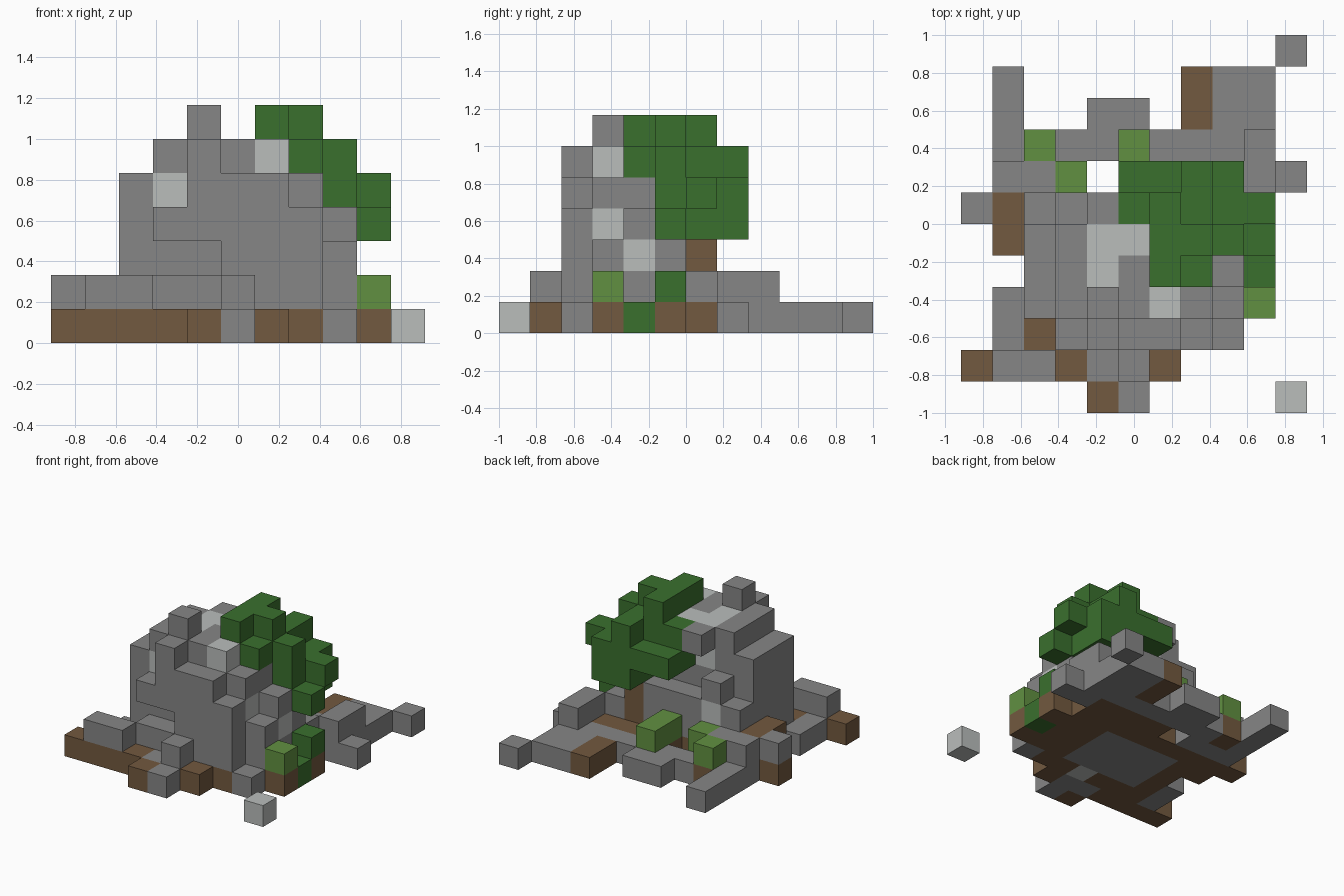
import bpy
import bmesh
from mathutils import Vector

default = bpy.data.objects.get("Cube")
if default:
    bpy.data.objects.remove(default, do_unlink=True)

CELL = 1 / 6
ORIGIN = Vector((-5.5, -6, 0))
grid = {}      # cell -> part name
parts = {}     # part name -> material


def material(name, rgb):
    mat = bpy.data.materials.new(name)
    mat.use_nodes = True
    mat.diffuse_color = (*rgb, 1)
    mat.node_tree.nodes["Principled BSDF"].inputs["Base Color"].default_value = (*rgb, 1)
    return mat


stone_grey = material("stone grey", (0.24, 0.24, 0.24))
pale_stone = material("pale stone", (0.49, 0.51, 0.5))
earth_brown = material("earth brown", (0.17, 0.1, 0.05))
leaf_green = material("leaf green", (0.042, 0.16, 0.027))
grass_green = material("grass green", (0.12, 0.28, 0.053))


def span(value):
    first, last = value if isinstance(value, tuple) else (value, value)
    return range(first, last + 1)


def part(name, mat):
    """Return a function that fills inclusive cell ranges with this part."""
    parts[name] = mat

    def fill(x, y, z=0):
        for i in span(x):
            for j in span(y):
                for k in span(z):
                    grid[i, j, k] = name
    return fill


# Ground: brown soil slab
soil = part("soil", earth_brown)
soil(x=(2, 8), y=(2, 6))
soil(x=(0, 3), y=1)
soil(x=4, y=0)
soil(x=6, y=1)
soil(x=1, y=(5, 6), z=(0, 1))
soil(x=0, y=6)
soil(x=9, y=3)
soil(x=9, y=5)
soil(x=2, y=8)
soil(x=7, y=(9, 10))
soil(x=(5, 8), y=7)

# Ground: flat stones around the soil
ground_stones = part("ground_stones", stone_grey)
ground_stones(x=(3, 6), y=(3, 5))
ground_stones(x=5, y=(0, 1))
ground_stones(x=4, y=1)
ground_stones(x=1, y=(2, 3))
ground_stones(x=8, y=2)
ground_stones(x=1, y=(7, 10))
ground_stones(x=2, y=7)
ground_stones(x=3, y=(7, 8))
ground_stones(x=(4, 5), y=(8, 9))
ground_stones(x=(6, 9), y=8)
ground_stones(x=(8, 9), y=(9, 10))
ground_stones(x=(9, 10), y=7)
ground_stones(x=10, y=11)

# Low stones lying on the ground
low_stones = part("low_stones", stone_grey)
low_stones(x=(1, 2), y=1, z=1)
low_stones(x=5, y=1, z=1)
low_stones(x=0, y=6, z=1)
low_stones(x=(1, 2), y=7, z=1)
low_stones(x=9, y=(7, 8), z=1)
low_stones(x=8, y=6, z=1)

# Rock mound: core
mound = part("rock_mound", stone_grey)
mound(x=2, y=(3, 5), z=(1, 4))
mound(x=3, y=(3, 5), z=(1, 5))
mound(x=(4, 5), y=(3, 5), z=(1, 5))
mound(x=6, y=(3, 5), z=(1, 4))
mound(x=7, y=(3, 4), z=(1, 4))
mound(x=7, y=5, z=(1, 3))
mound(x=8, y=(3, 5), z=(1, 2))
mound(x=8, y=4, z=3)
mound(x=4, y=3, z=6)

# Rock mound: front ledge with an overhang
mound(x=(3, 4), y=2, z=1)
mound(x=(3, 4), y=2, z=3)
mound(x=4, y=2, z=(4, 5))
mound(x=(5, 6), y=2, z=(1, 4))
mound(x=7, y=2, z=(1, 3))

# Rock mound: rear shoulder
mound(x=2, y=6, z=(1, 2))
mound(x=3, y=6, z=(1, 3))
mound(x=(4, 6), y=6, z=(1, 2))
mound(x=4, y=6, z=5)

# Pale blocks set in the rock, and one loose block
pale = part("pale_blocks", pale_stone)
pale(x=3, y=3, z=4)
pale(x=6, y=3, z=5)
pale(x=4, y=(4, 5), z=5)
pale(x=5, y=5, z=5)
pale(x=4, y=5, z=4)
pale(x=3, y=6, z=2)
pale(x=7, y=3, z=3)
pale(x=8, y=4, z=2)
pale(x=5, y=2)
pale(x=10, y=0)

# Tree trunk
trunk = part("tree_trunk", earth_brown)
trunk(x=7, y=6, z=(1, 2))

# Tree canopy
canopy = part("tree_canopy", leaf_green)
canopy(x=6, y=4, z=(5, 6))
canopy(x=6, y=(5, 6), z=(4, 6))
canopy(x=5, y=6, z=(4, 5))
canopy(x=(5, 6), y=7, z=4)
canopy(x=7, y=4, z=5)
canopy(x=7, y=5, z=(4, 6))
canopy(x=7, y=(6, 7), z=(3, 5))
canopy(x=8, y=5, z=(3, 5))
canopy(x=8, y=(6, 7), z=(3, 4))
canopy(x=9, y=5, z=3)
canopy(x=9, y=6, z=4)

# Dark bush at the foot of the mound
bush = part("dark_bush", leaf_green)
bush(x=9, y=4)
bush(x=9, y=5, z=1)

# Grass tufts
grass = part("grass_tufts", grass_green)
grass(x=9, y=3, z=1)
grass(x=2, y=8, z=1)
grass(x=3, y=7, z=1)
grass(x=5, y=(7, 8), z=1)


def build(name, mat):
    """Make one mesh from the exposed sides of a part's cells."""
    bm = bmesh.new()
    axes = [Vector((1, 0, 0)), Vector((0, 1, 0)), Vector((0, 0, 1))]
    for cell in [c for c, owner in grid.items() if owner == name]:
        centre = Vector(cell) + Vector((0.5, 0.5, 0.5)) + ORIGIN
        for a in range(3):
            u, v = axes[(a + 1) % 3] / 2, axes[(a + 2) % 3] / 2
            for sign in (1, -1):
                step = axes[a] * sign
                if tuple(int(c + s) for c, s in zip(cell, step)) in grid:
                    continue
                middle = centre + step / 2
                corners = [-u - v, u - v, u + v, v - u][::sign]
                bm.faces.new([bm.verts.new((middle + c) * CELL) for c in corners])
    bmesh.ops.remove_doubles(bm, verts=bm.verts, dist=0.001)
    mesh = bpy.data.meshes.new(name)
    bm.to_mesh(mesh)
    bm.free()
    mesh.materials.append(mat)
    bpy.context.collection.objects.link(bpy.data.objects.new(name, mesh))


for part_name, part_material in parts.items():
    build(part_name, part_material)
